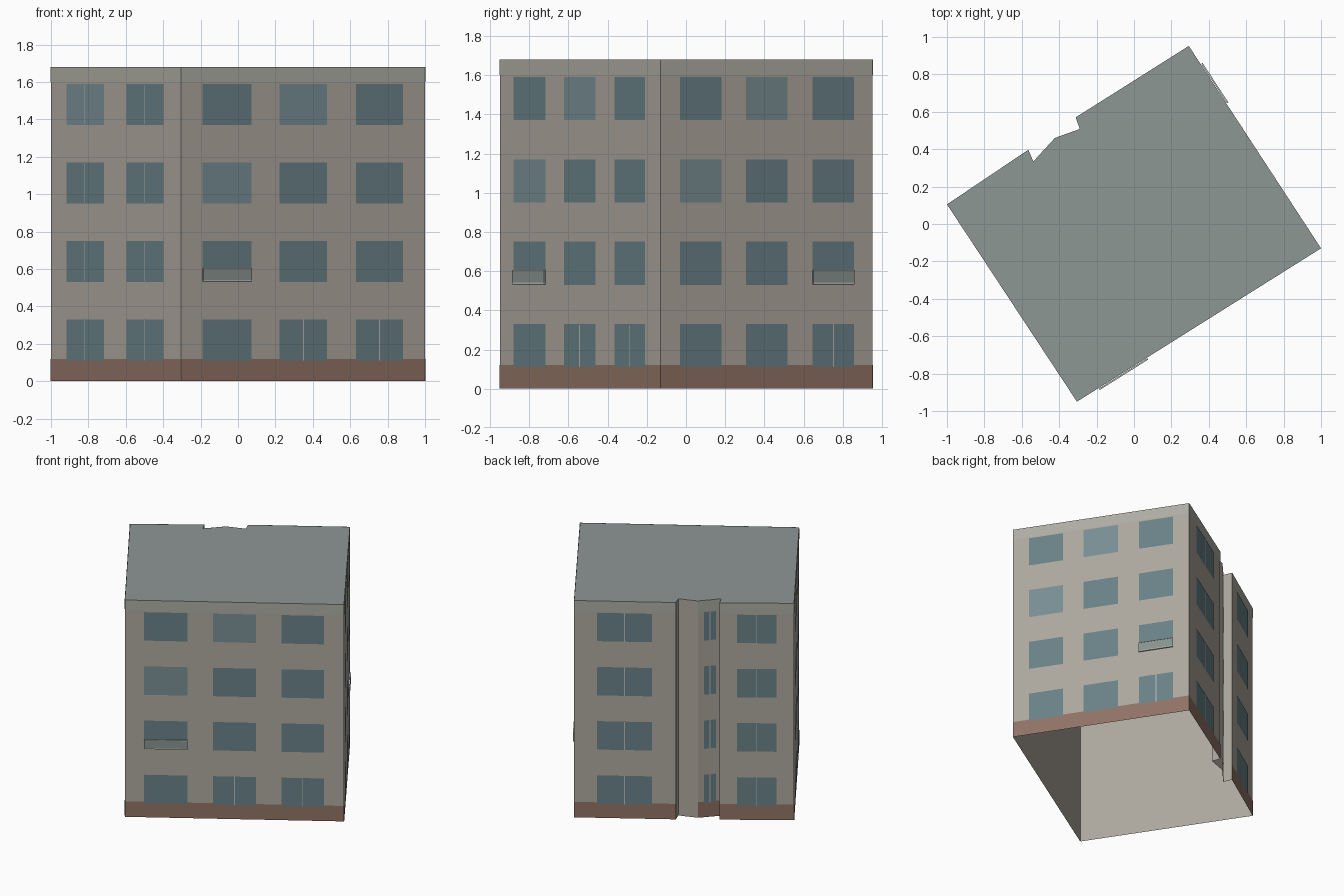
import bpy, bmesh
from mathutils import Vector

if "Cube" in bpy.data.objects:
    bpy.data.objects.remove(bpy.data.objects["Cube"])

H = 1.68
# Footprint, counter-clockwise, with the entrance notch in the back wall
FOOT = [Vector((x, y, 0)) for x, y in [
    (-1, 0.105), (-0.305, -0.95), (1, -0.13), (0.293, 0.952),
    (-0.312, 0.57), (-0.29, 0.508), (-0.423, 0.46), (-0.538, 0.335), (-0.565, 0.397)]]
ROWS = [0.11, 0.53, 0.95, 1.37]
WIN_H = 0.22


def mat(name, rgb):
    m = bpy.data.materials.new(name)
    m.diffuse_color = (*rgb, 1)
    m.use_nodes = True
    m.node_tree.nodes["Principled BSDF"].inputs["Base Color"].default_value = m.diffuse_color
    return m


WALL = mat("plaster", (0.42, 0.39, 0.34))
ROOF = mat("roof_grey", (0.27, 0.31, 0.30))
TRIM = mat("cornice_grey", (0.42, 0.42, 0.37))
BRICK = mat("plinth_brown", (0.28, 0.17, 0.13))
GLASS = mat("glass", (0.14, 0.22, 0.24))
LIGHT = mat("light_glass", (0.19, 0.27, 0.30))
FRAME = mat("frame", (0.48, 0.50, 0.48))
PANEL = mat("balcony_glass", (0.25, 0.29, 0.27))


def finish(name, bm, material):
    me = bpy.data.meshes.new(name)
    bm.to_mesh(me)
    bm.free()
    me.materials.append(material)
    ob = bpy.data.objects.new(name, me)
    bpy.context.collection.objects.link(ob)


def pt(wall, t, z, off):
    a, b = FOOT[wall], FOOT[(wall + 1) % len(FOOT)]
    d = b - a
    n = Vector((d.y, -d.x, 0)).normalized()
    return a + d * t + n * off + Vector((0, 0, z))


def quad(bm, wall, t0, t1, z0, z1, off):
    return bm.faces.new([bm.verts.new(pt(wall, t, z, off)) for t, z in
                         ((t0, z0), (t1, z0), (t1, z1), (t0, z1))])


def block(bm, wall, t0, t1, z0, z1, o0, o1):
    v = [bm.verts.new(pt(wall, t, z, o)) for z in (z0, z1)
         for t, o in ((t0, o1), (t1, o1), (t1, o0), (t0, o0))]
    for f in ((0, 1, 5, 4), (1, 2, 6, 5), (2, 3, 7, 6), (3, 0, 4, 7), (4, 5, 6, 7), (3, 2, 1, 0)):
        bm.faces.new([v[i] for i in f])


# Wall shell, open at the bottom
bm = bmesh.new()
for w in range(len(FOOT)):
    quad(bm, w, 0, 1, 0, H, 0)
bmesh.ops.remove_doubles(bm, verts=bm.verts, dist=1e-4)
finish("walls", bm, WALL)

# Flat roof
bm = bmesh.new()
bm.faces.new([bm.verts.new(p + Vector((0, 0, H))) for p in FOOT])
finish("roof", bm, ROOF)

# Plinth and cornice bands on the walls that carry windows
FACADES = {
    0: [(0.122, 0.41), (0.583, 0.87)],
    1: [(0.088, 0.287), (0.402, 0.598), (0.716, 0.908)],
    2: [(0.09, 0.285), (0.402, 0.598), (0.715, 0.91)],
    3: [(0.225, 0.768)],
    6: [(0.25, 0.77)],
    8: [(0.235, 0.765)]}
plinth, cornice = bmesh.new(), bmesh.new()
for w in FACADES:
    quad(plinth, w, 0, 1, 0, 0.12, 0.0015)
    quad(cornice, w, 0, 1, 1.6, H, 0.0015)
finish("plinth", plinth, BRICK)
finish("cornice", cornice, TRIM)

# Windows, some with lighter panes, some with a centre mullion
lights = {(0, 3, 0), (1, 3, 1), (1, 2, 0), (2, 3, 1), (2, 2, 0)}
ground_split = {(1, 0, 1), (1, 0, 2), (2, 0, 2)}
glass, light, frame = bmesh.new(), bmesh.new(), bmesh.new()
for w, cols in FACADES.items():
    length = (FOOT[(w + 1) % len(FOOT)] - FOOT[w]).length
    for r, z in enumerate(ROWS):
        for c, (t0, t1) in enumerate(cols):
            key = (w, r, c)
            quad(light if key in lights else glass, w, t0, t1, z, z + WIN_H, 0.003)
            if w not in (1, 2) or key in ground_split:
                mid, hw = (t0 + t1) / 2, 0.003 / length
                quad(frame, w, mid - hw, mid + hw, z, z + WIN_H, 0.0045)
finish("windows", glass, GLASS)
finish("light_windows", light, LIGHT)
finish("mullions", frame, FRAME)

# Shallow balconies: slab, glass panel and top rail
panel, rail = bmesh.new(), bmesh.new()
for w, c in ((1, 0), (2, 2)):
    t0, t1 = FACADES[w][c]
    block(panel, w, t0, t1, 0.541, 0.6, 0.003, 0.011)
    block(rail, w, t0, t1, 0.533, 0.541, 0.003, 0.011)
    block(rail, w, t0, t1, 0.6, 0.605, 0.003, 0.012)
finish("balcony_panels", panel, PANEL)
finish("balcony_rails", rail, FRAME)
